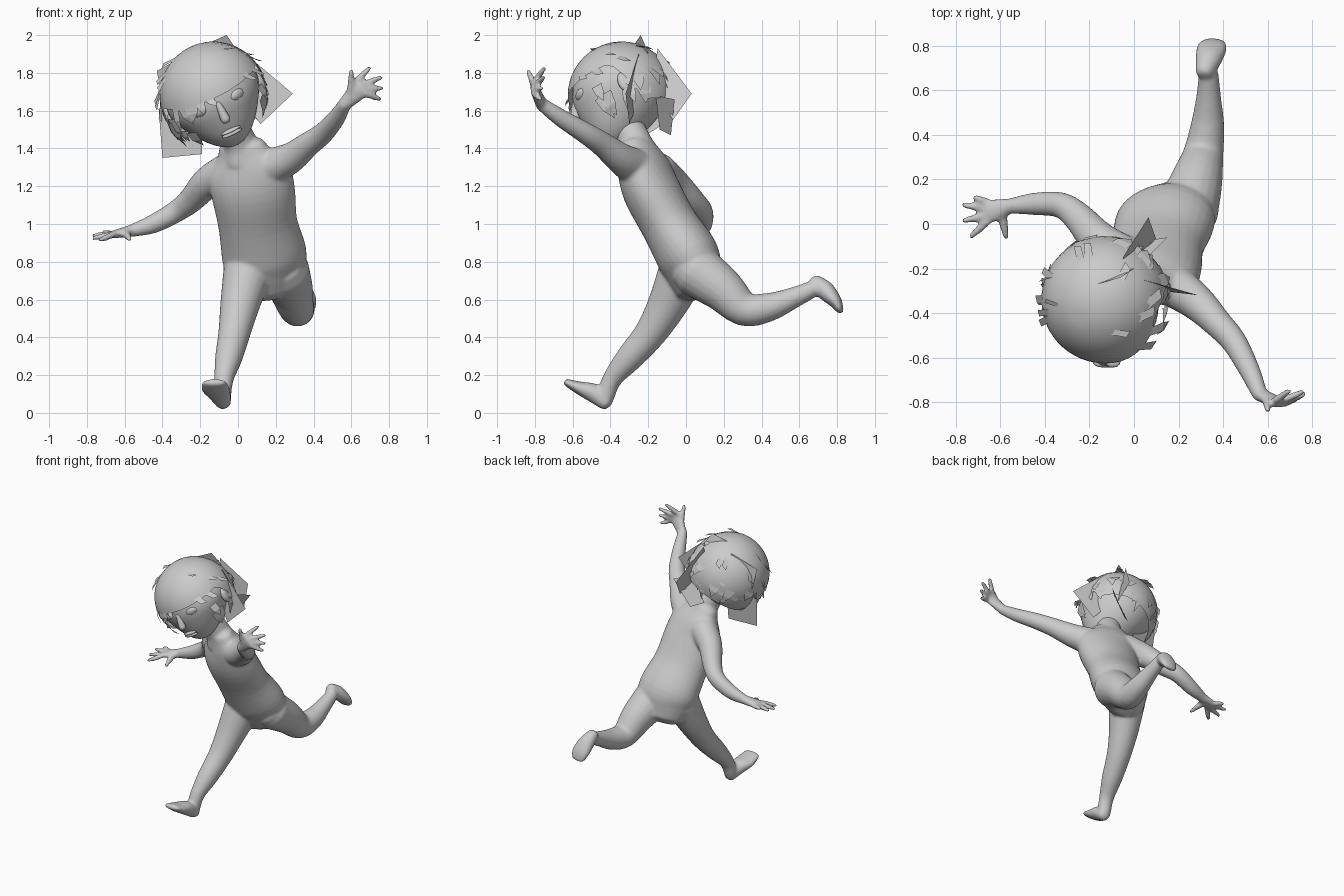
import bpy, bmesh, math, random
from mathutils import Vector, Matrix

if "Cube" in bpy.data.objects:
    bpy.data.objects.remove(bpy.data.objects["Cube"])

random.seed(4)


def make_object(name, bm, matrix=None, smooth=True):
    bmesh.ops.recalc_face_normals(bm, faces=bm.faces)
    me = bpy.data.meshes.new(name)
    bm.to_mesh(me)
    bm.free()
    for p in me.polygons:
        p.use_smooth = smooth
    ob = bpy.data.objects.new(name, me)
    bpy.context.collection.objects.link(ob)
    if matrix:
        ob.matrix_world = matrix
    return ob


def tube(bm, pts, side0, side1=None, n=20, steps=4):
    """Loft through (x, y, z, half width, half depth) with spline interpolation."""
    side0 = Vector(side0)
    side1 = Vector(side1 or side0)
    k = [Vector(p if len(p) == 5 else (*p, p[3])) for p in pts]
    k = [2 * k[0] - k[1]] + k + [2 * k[-1] - k[-2]]
    path = []
    for i in range(1, len(k) - 2):
        a, b, c, d = k[i - 1:i + 3]
        for s in range(steps):
            t = s / steps
            path.append(0.5 * (2 * b + (c - a) * t + (2 * a - 5 * b + 4 * c - d) * t * t
                               + (3 * b - a - 3 * c + d) * t ** 3))
    path.append(k[-2])
    pos = [p.to_3d() if len(p) == 3 else Vector(p[:3]) for p in path]
    rings = []
    for i, p in enumerate(path):
        tan = (pos[min(i + 1, len(pos) - 1)] - pos[max(i - 1, 0)]).normalized()
        u = side0.lerp(side1, i / (len(path) - 1))
        u = (u - tan * u.dot(tan)).normalized()
        v = tan.cross(u)
        spec = [(0, 1)]
        if i == len(path) - 1:
            spec = [(0, 1), (0.5, 0.85), (0.8, 0.5)]
        if i == 0:
            spec = [(-0.8, 0.5), (-0.5, 0.85), (0, 1)]
        for off, sc in spec:
            c = pos[i] + tan * off * min(p[3], p[4])
            rings.append([bm.verts.new(c + u * p[3] * sc * math.cos(j * math.tau / n)
                                       + v * p[4] * sc * math.sin(j * math.tau / n)) for j in range(n)])
    for r, q in zip(rings, rings[1:]):
        for j in range(n):
            bm.faces.new((r[j], r[(j + 1) % n], q[(j + 1) % n], q[j]))
    bm.faces.new(rings[0])
    bm.faces.new(rings[-1])


def hand(bm, wrist, palm, tips, thumb, side):
    wrist, palm, side = Vector(wrist), Vector(palm), Vector(side).normalized()
    end = palm + (palm - wrist) * 0.35
    tube(bm, [(*wrist, .036, .032), (*palm, .052, .024), (*end, .05, .02)], side)
    for i, t in enumerate(tips):
        base = palm + (palm - wrist) * 0.3 + side * (0.042 - 0.028 * i)
        tip = Vector(t)
        tube(bm, [(*base, .018), (*base.lerp(tip, .5), .018), (*tip, .013)], side, n=10)
    base = wrist.lerp(palm, .5)
    tube(bm, [(*base, .026), (*base.lerp(Vector(thumb), .5), .021), (*thumb, .013)], (palm - wrist), n=10)


# Body: torso, neck, limbs, hands and feet fused into one smooth skin
bm = bmesh.new()
tube(bm, [(.15, .05, .72, .20, .14), (.14, .01, .83, .225, .165), (.105, -.09, 1.0, .21, .15),
          (.08, -.18, 1.17, .225, .15), (.055, -.22, 1.29, .225, .13), (.03, -.25, 1.38, .15, .095)],
     (1, .25, 0), (.85, -.48, .1), n=28)
tube(bm, [(.03, -.24, 1.34, .11), (.01, -.27, 1.43, .09), (-.05, -.33, 1.56, .085)], (1, 0, 0))
# raised arm and hand
tube(bm, [(.17, -.27, 1.30, .10), (.28, -.35, 1.35, .082), (.37, -.44, 1.42, .066), (.45, -.53, 1.48, .057),
          (.52, -.66, 1.56, .047), (.565, -.765, 1.635, .035)], (0, 0, 1))
hand(bm, (.565, -.765, 1.635), (.63, -.795, 1.70),
     [(.695, -.75, 1.825), (.755, -.755, 1.775), (.762, -.765, 1.72), (.75, -.77, 1.66)],
     (.60, -.835, 1.81), (-.7, 0, .7))
# lowered arm and hand
tube(bm, [(-.05, -.15, 1.28, .10), (-.16, -.07, 1.22, .085), (-.25, .03, 1.125, .068), (-.33, .085, 1.065, .058),
          (-.45, .09, 1.00, .05), (-.56, .08, .965, .034)], (0, 0, 1))
hand(bm, (-.56, .08, .965), (-.635, .06, .95),
     [(-.715, .12, .955), (-.765, .085, .94), (-.765, .015, .925), (-.73, -.055, .915)],
     (-.575, -.06, .92), (0, 1, 0))
# front leg and foot
tube(bm, [(.05, -.02, .74, .13), (.01, -.10, .57, .105), (-.02, -.19, .42, .085), (-.05, -.30, .29, .072),
          (-.075, -.39, .18, .052), (-.085, -.43, .08, .048)], (1, 0, 0))
tube(bm, [(-.08, -.43, .062, .045), (-.10, -.49, .105, .062, .05), (-.12, -.56, .13, .075, .036),
          (-.125, -.63, .16, .065, .02)], (1, 0, 0))
# trailing leg and foot
tube(bm, [(.24, .06, .75, .14), (.28, .19, .655, .118), (.31, .31, .55, .092), (.33, .44, .56, .076),
          (.335, .57, .61, .056), (.335, .67, .655, .045)], (1, 0, 0))
tube(bm, [(.32, .69, .685, .045), (.335, .74, .645, .06, .05), (.35, .79, .59, .068, .036),
          (.36, .815, .545, .055, .02)], (1, 0, 0))
body = make_object("body", bm)
m = body.modifiers.new("fuse", 'REMESH')
m.mode = 'VOXEL'
m.voxel_size = 0.0105
m.use_smooth_shade = True
m = body.modifiers.new("soften", 'SMOOTH')
m.factor = 0.5
m.iterations = 5

# Head frame: tilted to one side and looking slightly down
F = Vector((.15, -.95, -.28)).normalized()
U = Vector((-.40, -.32, .86))
U = (U - F * U.dot(F)).normalized()
R = U.cross(F)
HEAD = Matrix((R, -F, U)).transposed().to_4x4()
HEAD.translation = Vector((-.13, -.34, 1.68))


def ball(bm, loc, size, rot=0, seg=16):
    mat = Matrix.Translation(loc) @ Matrix.Rotation(rot, 4, 'Z') @ Matrix.Diagonal((*size, 1))
    return bmesh.ops.create_uvsphere(bm, u_segments=seg, v_segments=seg // 2, radius=1, matrix=mat)['verts']


# Head: sphere narrowed toward the chin
bm = bmesh.new()
for v in ball(bm, (0, 0, 0), (.258, .262, .265), seg=40):
    d = max(0, -v.co.z / .265)
    v.co.x *= 1 - .28 * d
    v.co.y = v.co.y * (1 - .12 * d) - .10 * d * d
make_object("head", bm, HEAD)

# Facial features and ears
bm = bmesh.new()
tube(bm, [(0, -.25, .03, .016), (0, -.268, -.02, .022), (0, -.278, -.055, .026)], (1, 0, 0), n=12)
make_object("nose", bm, HEAD)
bm = bmesh.new()
for z, h in ((-.135, .010), (-.152, .012)):
    ball(bm, (0, -.247, z), (.058, .018, h))
make_object("lips", bm, HEAD)
bm = bmesh.new()
for s in (-1, 1):
    ball(bm, (s * .108, -.222, .025), (.046, .022, .03), s * .45)
make_object("eyes", bm, HEAD)
bm = bmesh.new()
for s in (-1, 1):
    ball(bm, (s * .25, .0, -.04), (.025, .04, .06), s * .3)
make_object("ears", bm, HEAD)


def on_head(az, el, r):
    return Vector((math.sin(az) * math.cos(el), -math.cos(az) * math.cos(el), math.sin(el))) * r


# Hair cap: open bowl with a straight front edge, lower at the back
bm = bmesh.new()
n, rows, grid = 48, 14, []
for i in range(1, rows + 1):
    row = []
    for j in range(n):
        az = j * math.tau / n
        back = min(1, max(0, (-math.cos(az) + .25) / .6))
        low = .27 - .85 * back * back * (3 - 2 * back)
        row.append(bm.verts.new(on_head(az, math.pi / 2 - (math.pi / 2 - low) * i / rows, .286)))
    grid.append(row)
bm.faces.new(grid[0])
for a, b in zip(grid, grid[1:]):
    for j in range(n):
        bm.faces.new((a[j], a[(j + 1) % n], b[(j + 1) % n], b[j]))
make_object("hair_cap", bm, HEAD)

# Hair strands: pointed strips hanging below the cap around the sides and back
bm = bmesh.new()
strips = [(random.uniform(.8, 5.5), random.uniform(-.35, .15), random.uniform(.25, .55)) for _ in range(34)]
strips += [(-.12 - .2 * i, .27, .14 + .07 * i) for i in range(5)]
for az, el, ln in strips:
    w, lean = random.uniform(.08, .16), random.uniform(-.12, .12)
    lift = random.uniform(.0, .025)
    a = [bm.verts.new(on_head(az + s * w, el, .284)) for s in (-1, 1)]
    b = [bm.verts.new(on_head(az + s * w * .8 + lean / 2, el - ln * .5, .288 + lift / 2)) for s in (-1, 1)]
    c = bm.verts.new(on_head(az + lean, el - ln, .285 + lift))
    bm.faces.new((a[0], a[1], b[1], b[0]))
    bm.faces.new((b[0], b[1], c))
# short spikes poking out of the cap
for _ in range(16):
    az, el = random.uniform(.7, 5.2), random.uniform(.0, 1.1)
    bm.faces.new([bm.verts.new(on_head(az + da, el + de, r)) for da, de, r in
                  ((-.08, .1, .282), (.12, .05, .284), (.2, -.2, .31), (.06, -.16, .315))])
make_object("hair_strands", bm, HEAD, smooth=False)

# Large flat hair cards standing off the head
cards = [
    [(-.42, -.27, 1.61), (-.19, -.22, 1.63), (-.19, -.25, 1.37), (-.40, -.30, 1.35)],
    [(.04, -.25, 1.90), (.29, -.32, 1.69), (.12, -.30, 1.53), (-.04, -.22, 1.72)],
    [(-.05, -.15, 1.93), (.065, .03, 1.69), (.10, -.07, 1.55), (-.04, -.18, 1.75)],
    [(-.43, -.26, 1.81), (-.25, -.20, 1.91), (-.20, -.18, 1.75), (-.40, -.24, 1.66)],
    [(-.20, -.28, 1.94), (-.06, -.24, 2.0), (.0, -.20, 1.91), (-.12, -.22, 1.86)],
    [(.05, -.16, 1.68), (.15, -.06, 1.66), (.02, -.08, 1.47), (-.06, -.14, 1.5)],
]
bm = bmesh.new()
for c in cards:
    bm.faces.new([bm.verts.new(p) for p in c])
make_object("hair_cards", bm, smooth=False)
